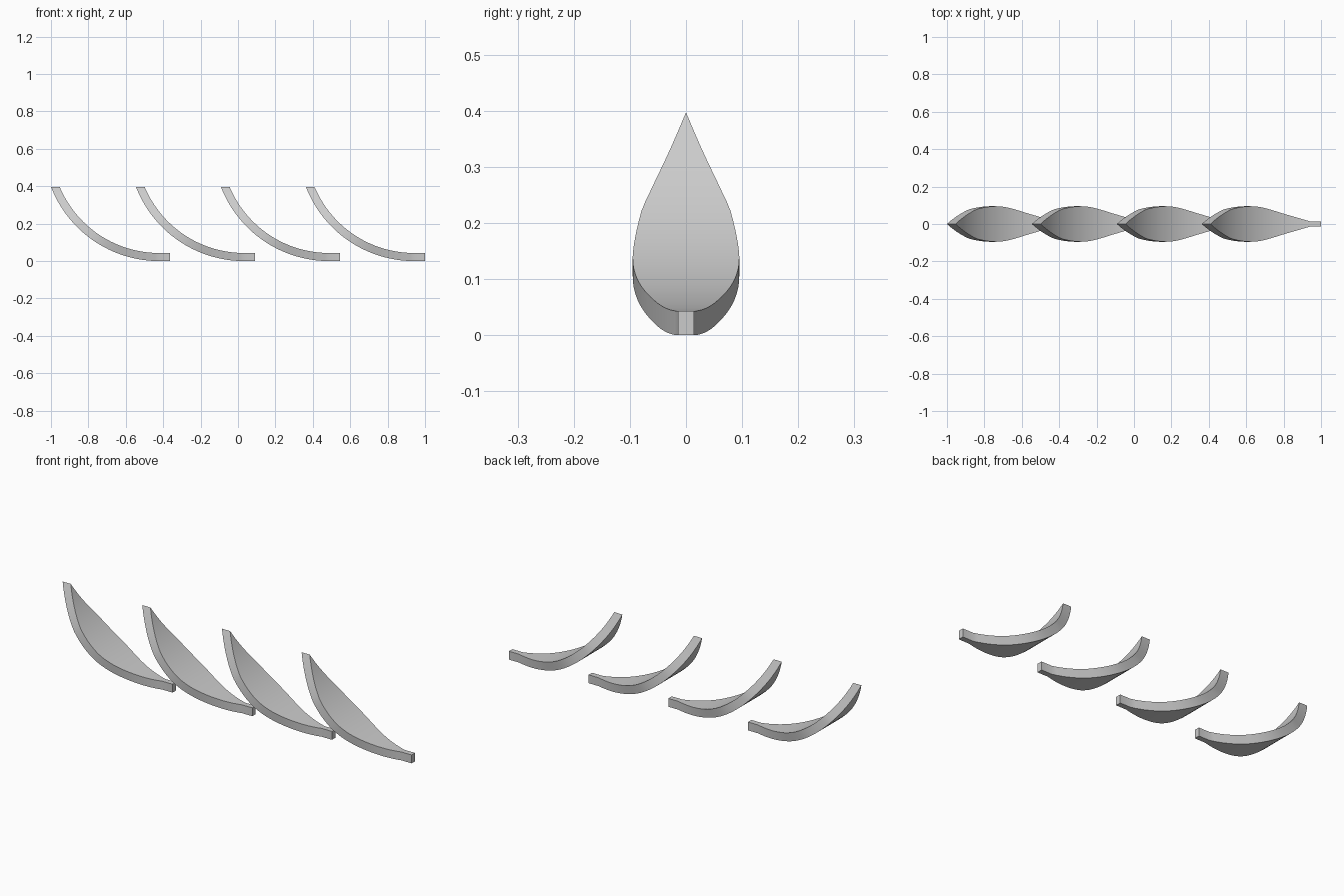
import bpy, bmesh, math

cube = bpy.data.objects.get("Cube")
if cube:
    bpy.data.objects.remove(cube, do_unlink=True)

# Overall sizes
OUTER_R, THICK, HEIGHT = 0.62, 0.043, 0.397
INNER_R = OUTER_R - THICK
CENTRE_X, TAB_END = -0.4215, -0.363
COUNT, PITCH = 4, 0.4543
SEGMENTS = 32

# Half width along the petal, from the tab (0) to the tip (1)
WIDTHS = [(0, 0.014), (0.2, 0.053), (0.375, 0.086), (0.5, 0.095),
          (0.677, 0.081), (0.764, 0.062), (0.889, 0.029), (1, 0)]


def slope(i):
    a, b = WIDTHS[max(i - 1, 0)], WIDTHS[min(i + 1, len(WIDTHS) - 1)]
    return (b[1] - a[1]) / (b[0] - a[0])


def half_width(t):
    """Smooth cubic through the width points."""
    i = max(k for k in range(len(WIDTHS) - 1) if WIDTHS[k][0] <= t)
    (t0, w0), (t1, w1) = WIDTHS[i], WIDTHS[i + 1]
    h = t1 - t0
    u = (t - t0) / h
    return ((1 + 2 * u) * (1 - u) ** 2 * w0 + u * (1 - u) ** 2 * h * slope(i)
            + u * u * (3 - 2 * u) * w1 + u * u * (u - 1) * h * slope(i + 1))


def arc_point(radius, t):
    """Point on a bottom-tangent arc that stops level at the petal's height."""
    angle = t * math.acos((OUTER_R - HEIGHT) / radius)
    return CENTRE_X - radius * math.sin(angle), OUTER_R - radius * math.cos(angle)


def add_ring(bm, outer, inner, w):
    corners = [(outer, -w), (outer, w), (inner, w), (inner, -w)]
    return [bm.verts.new((p[0], y, p[1])) for p, y in corners]


# Petal: short square tab followed by a curved, teardrop-shaped blade
bm = bmesh.new()
rings = [add_ring(bm, (TAB_END, 0), (TAB_END, THICK), WIDTHS[0][1])]
for s in range(SEGMENTS + 1):
    t = s / SEGMENTS
    rings.append(add_ring(bm, arc_point(OUTER_R, t), arc_point(INNER_R, t), half_width(t)))
for a, b in zip(rings, rings[1:]):
    for k in range(4):
        n = (k + 1) % 4
        bm.faces.new((a[k], a[n], b[n], b[k]))
bm.faces.new(rings[0])
bmesh.ops.remove_doubles(bm, verts=bm.verts[:], dist=0.0001)  # closes the tip
bmesh.ops.recalc_face_normals(bm, faces=bm.faces[:])
mesh = bpy.data.meshes.new("petal")
bm.to_mesh(mesh)
bm.free()

# Plain grey material
grey = bpy.data.materials.new("light grey")
grey.use_nodes = True
colour = (0.6, 0.6, 0.6, 1)
grey.diffuse_color = colour
grey.node_tree.nodes["Principled BSDF"].inputs["Base Color"].default_value = colour
mesh.materials.append(grey)

# Row of identical petals
for i in range(COUNT):
    petal = bpy.data.objects.new(f"petal_{i + 1}", mesh)
    petal.location.x = i * PITCH
    bpy.context.collection.objects.link(petal)

bpy.ops.object.select_all(action='DESELECT')
petal.select_set(True)
bpy.context.view_layer.objects.active = petal
bpy.ops.object.shade_smooth_by_angle(angle=math.radians(30))
